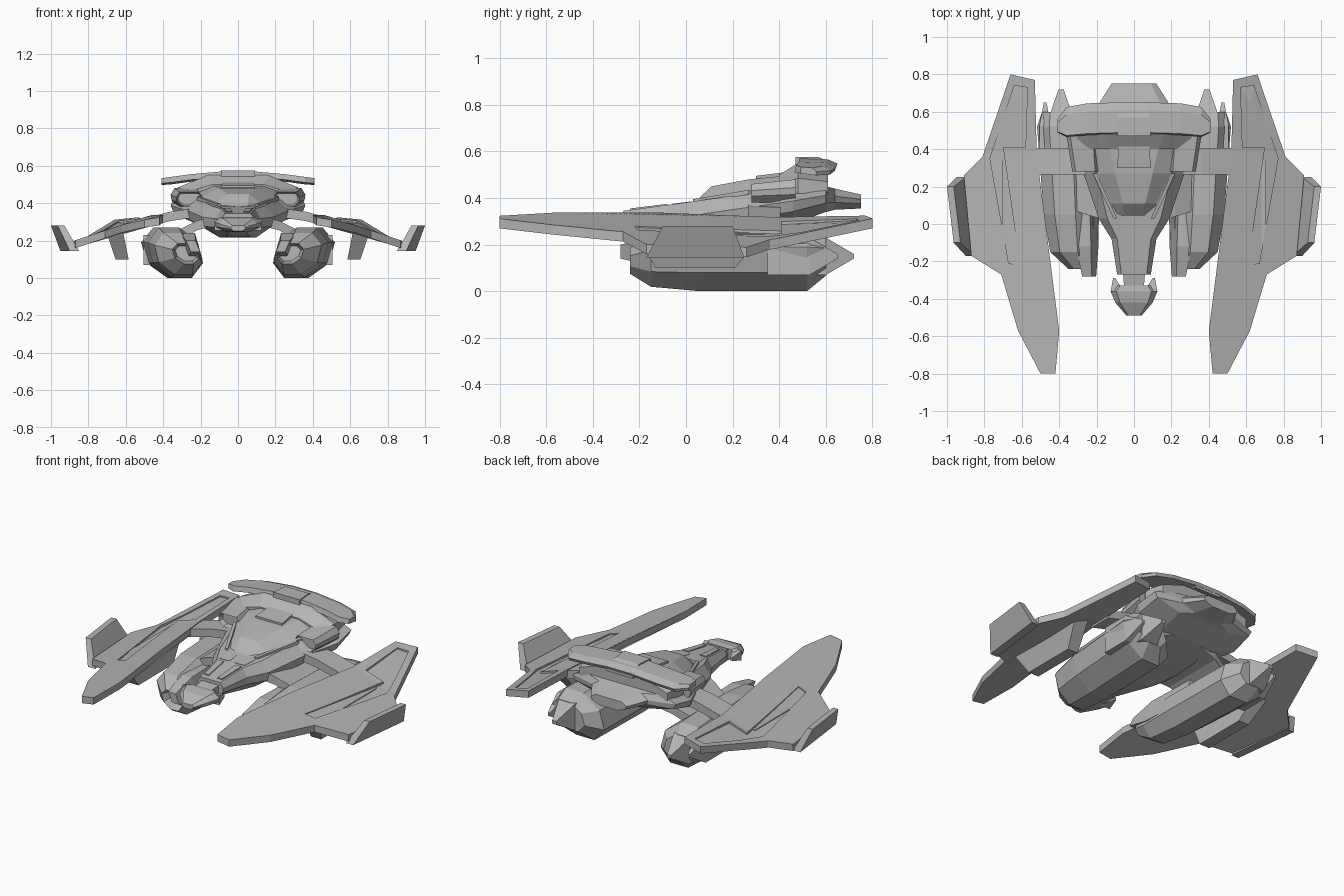
import bpy, bmesh
from math import cos, sin, pi

if "Cube" in bpy.data.objects:
    bpy.data.objects.remove(bpy.data.objects["Cube"])

grey_level = .46
hull_grey = bpy.data.materials.new("hull_grey")
hull_grey.use_nodes = True
hull_grey.diffuse_color = (grey_level, grey_level, grey_level, 1)
shader = hull_grey.node_tree.nodes["Principled BSDF"]
shader.inputs["Base Color"].default_value = hull_grey.diffuse_color


def symmetric(half):
    """Complete a right-hand half profile with its reflection."""
    return half + [(-u, v) for u, v in reversed(half)]


# Unit cross-sections, scaled at every station of a sweep
BOX = symmetric([(1, 1), (1, -1)])
HULL = symmetric([(.75, 1), (1, .3), (.95, -.3), (.5, -1)])
DECK = symmetric([(.5, 1), (1, 0), (1, -1)])
ROOF = [(-1, -.5), (-.9, 1), (.5, .8), (1, -.1), (.9, -1)]
LEANING_BOX = [(u + v / 2, v) for u, v in BOX]
YAWED_BOX = [(u + v, v) for u, v in BOX]
octagon_angles = [(i + .5) * pi / 4 for i in range(8)]
POD = [(cos(a) + sin(a) / 4, sin(a)) for a in octagon_angles]


def add_mirror(obj):
    modifier = obj.modifiers.new("mirror", "MIRROR")
    modifier.use_mirror_merge = False


def finish(name, bm, mirror):
    """Turn a bmesh into a grey object, optionally mirrored left to right."""
    bmesh.ops.recalc_face_normals(bm, faces=bm.faces)
    mesh = bpy.data.meshes.new(name)
    bm.to_mesh(mesh)
    bm.free()
    mesh.materials.append(hull_grey)
    obj = bpy.data.objects.new(name, mesh)
    bpy.context.collection.objects.link(obj)
    if mirror:
        add_mirror(obj)
    return obj


def sweep(name, axis, shape, stations, mirror=False, recess=0):
    """Skin a unit shape through stations of (position, centre, centre, half size, half size).
    A recess sinks an inset face into the first end."""
    bm = bmesh.new()
    rings = []
    for position, centre_a, centre_b, half_a, half_b in stations:
        ring = []
        for u, v in shape:
            point = [centre_a + half_a * u, centre_b + half_b * v]
            point.insert("XYZ".index(axis), position)
            ring.append(bm.verts.new(point))
        rings.append(ring)
    count = len(shape)
    for near, far in zip(rings, rings[1:]):
        for i in range(count):
            j = (i + 1) % count
            bm.faces.new((near[i], near[j], far[j], far[i]))
    front = bm.faces.new(rings[0])
    bm.faces.new(rings[-1])
    if recess:
        bmesh.ops.recalc_face_normals(bm, faces=bm.faces)
        bmesh.ops.inset_region(bm, faces=[front], thickness=recess / 3)
        bmesh.ops.translate(bm, verts=front.verts, vec=-front.normal * recess)
    return finish(name, bm, mirror)


def central(name, shape, stations):
    """Front-to-back sweep on the centre line: (y, z, half width, half height)."""
    return sweep(name, "Y", shape, [(y, 0, z, w, h) for y, z, w, h in stations])


FOLD = .38      # the wing bends upward behind this line


def wing_height(x, y):
    flat = min(.337, .325 - (x - .5) / 3)
    tail = .325 - (x - .53) / 10
    blend = max(0, y - FOLD) / (.8 - FOLD)
    droop = max(0, -.6 - y) / 15
    return flat + (tail - flat) * blend - droop


def wing_slab(name, outline, raise_by, thickness):
    """Plan outline laid on the wing surface and thickened downward."""
    bm = bmesh.new()
    bm.faces.new([bm.verts.new((x, y, 0)) for x, y in outline])
    geom = bm.verts[:] + bm.edges[:] + bm.faces[:]
    bmesh.ops.bisect_plane(bm, geom=geom, plane_co=(0, FOLD, 0), plane_no=(0, 1, 0))
    upper = bm.verts[:]
    bmesh.ops.extrude_face_region(bm, geom=bm.faces[:], use_keep_orig=True)
    for v in bm.verts:
        v.co.z = wing_height(v.co.x, v.co.y) + raise_by
    for v in bm.verts:
        if v not in upper:
            v.co.z -= thickness
    return finish(name, bm, False)


# Wings with a sunken channel around the raised panel
wing = wing_slab("wing", [
    (.53, .77), (.66, .8), (.81, .36), (.91, .26), (.87, -.17), (.71, -.27),
    (.62, -.57), (.5, -.8), (.42, -.8), (.4, -.57), (.46, -.1), (.52, .37)], 0, .042)
channel = wing_slab("wing_channel_cutter", [
    (.57, .73), (.64, .74), (.77, .35), (.67, -.21), (.61, -.22), (.7, .41), (.58, .41)],
    .03, .044)
channel.hide_render = True
cut = wing.modifiers.new("channel", "BOOLEAN")
cut.operation = "DIFFERENCE"
cut.object = channel
bpy.context.view_layer.objects.active = wing
bpy.ops.object.modifier_apply(modifier=cut.name)
bpy.data.objects.remove(channel)
add_mirror(wing)

# Upturned wing tips, fins below the wings, and arms to the hull
sweep("wing_tip", "Z", YAWED_BOX, [(.145, .9, .04, .025, .21), (.28, .964, .05, .018, .15)], mirror=True)
sweep("lower_fin", "Z", BOX, [(.25, .66, .06, .045, .28), (.1, .62, .04, .035, .17)], mirror=True)
sweep("wing_arm", "X", BOX, [
    (x, .335, z, .07, .025) for x, z in ((.18, .355), (.36, .33), (.53, .285))], mirror=True)

# Main hull, from the neck to the stern
central("main_hull", HULL, [
    (-.27, .3, .09, .045), (-.08, .295, .12, .075), (.03, .3, .19, .085), (.27, .335, .27, .085),
    (.46, .365, .36, .075), (.6, .395, .35, .055), (.64, .395, .19, .045), (.75, .385, .12, .03)])

# Cockpit wedge, its hatch, and the deck carrying the roof
central("cockpit", DECK, [
    (.04, .37, .1, .015), (.11, .4, .12, .05), (.27, .43, .2, .05), (.47, .45, .29, .05)])
central("cockpit_hatch", BOX, [(.3, .48, .09, .015), (.46, .5, .08, .015)])
central("roof_support", DECK, [(.4, .46, .27, .04), (.48, .485, .32, .065), (.61, .47, .3, .05)])

# Shoulder intakes with sunken mouths
sweep("shoulder_intake", "Y", HULL, [(.28, .26, .42, .07, .04), (.47, .28, .43, .08, .05)],
      mirror=True, recess=.03)

# Arched roof with a raised centre panel
sweep("roof", "X", ROOF, [
    (.41, .525, .515, .035, .018), (.36, .545, .52, .08, .02), (.25, .56, .535, .085, .02),
    (.08, .565, .55, .085, .02), (0, .565, .55, .085, .02)], mirror=True)
central("roof_panel", BOX, [(.47, .555, .09, .02), (.57, .555, .08, .02), (.64, .53, .09, .015)])

# Raised trim on the neck and beside the cockpit
sweep("neck_rail", "Y", BOX, [(-.24, .045, .345, .015, .01), (-.08, .06, .365, .02, .01)], mirror=True)
sweep("neck_panel", "Y", BOX, [(-.06, .05, .365, .035, .01), (.02, .06, .375, .045, .01)], mirror=True)
sweep("cockpit_rail", "Y", BOX, [(.03, .1, .385, .01, .01), (.27, .21, .425, .01, .01)], mirror=True)

# Head on a short boom, with two swept-back prongs
central("head_boom", BOX, [(-.38, .28, .05, .03), (-.24, .29, .06, .04)])
central("head", HULL, [
    (-.49, .265, .04, .015), (-.42, .28, .1, .035), (-.36, .285, .125, .04), (-.33, .285, .1, .035)])
sweep("head_prong", "Y", BOX, [(-.36, .09, .285, .035, .03), (-.29, .106, .285, .006, .01)], mirror=True)

# Engine pods with sunken noses, inner shells and forked tails
sweep("engine_pod", "Y", POD, [
    (-.24, .28, .13, .07, .06), (-.15, .32, .13, .125, .12), (.05, .335, .135, .145, .145),
    (.52, .355, .135, .16, .145), (.6, .38, .15, .11, .09)], mirror=True, recess=.05)
sweep("pod_inner_shell", "Y", LEANING_BOX, [
    (-.28, .24, .17, .025, .03), (-.12, .25, .17, .04, .07), (.2, .26, .17, .04, .07)], mirror=True)
for side, x, width, tip in (("inner", .39, .055, .72), ("outer", .475, .03, .65)):
    sweep("pod_" + side + "_tail", "Y", BOX, [
        (tip - .3, x, .15, width, .08), (tip - .12, x, .15, width, .08),
        (tip, x, .15, width / 4, .01)], mirror=True)

# Struts hanging the pods from the hull
sweep("pod_strut", "X", BOX, [
    (.08, .23, .32, .23, .03), (.22, .24, .28, .2, .025), (.35, .24, .21, .16, .03)], mirror=True)
